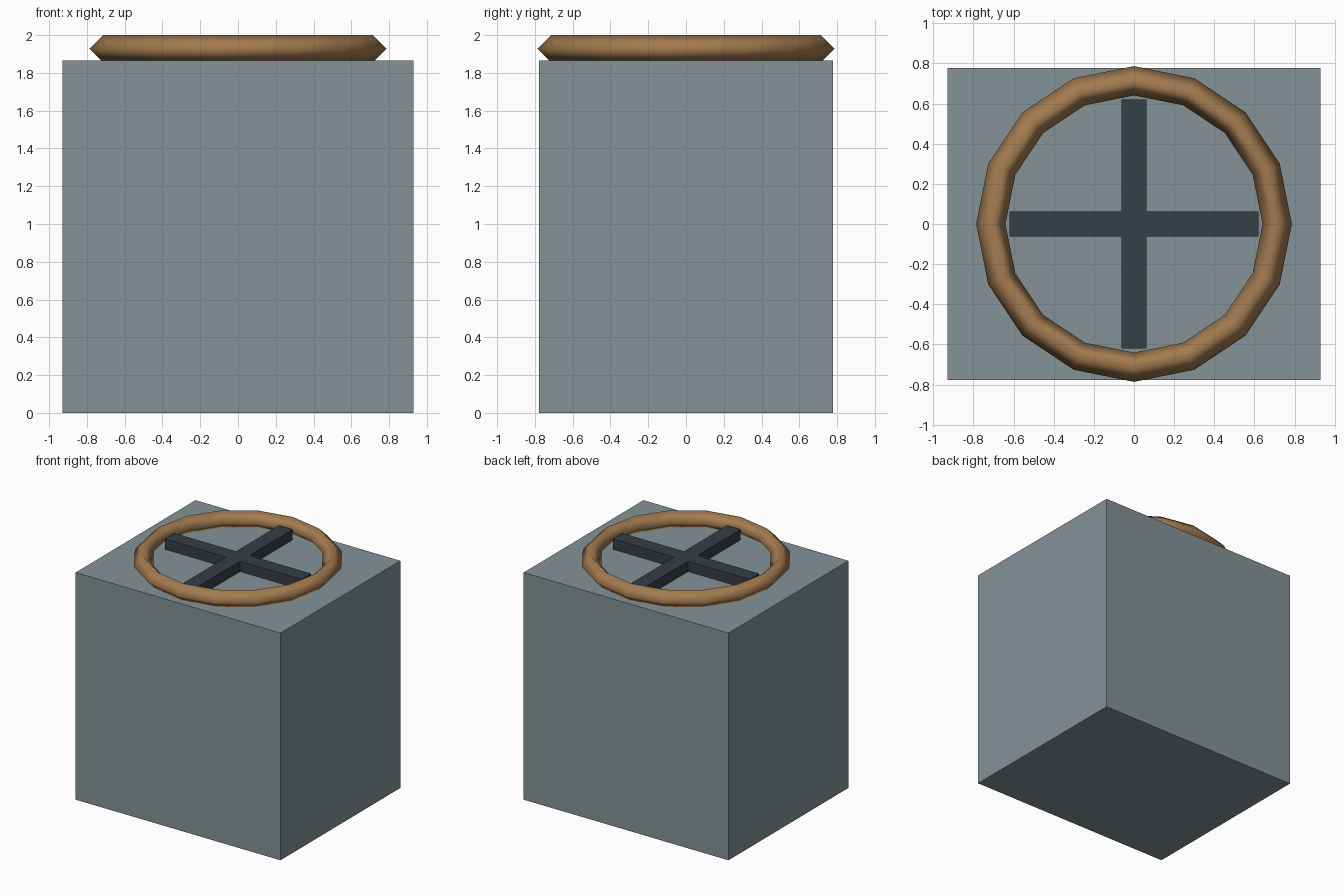
import bpy

if "Cube" in bpy.data.objects:
    bpy.data.objects.remove(bpy.data.objects["Cube"])


def material(name, color):
    m = bpy.data.materials.new(name)
    m.diffuse_color = (*color, 1)
    m.use_nodes = True
    m.node_tree.nodes["Principled BSDF"].inputs["Base Color"].default_value = m.diffuse_color
    return m


slate = material("slate", (0.23, 0.29, 0.31))
wood = material("wood", (0.37, 0.20, 0.08))
iron = material("iron", (0.035, 0.05, 0.06))


def box(name, size, centre, mat):
    bpy.ops.mesh.primitive_cube_add(size=1, location=centre)
    ob = bpy.context.object
    ob.name = name
    ob.scale = size
    bpy.ops.object.transform_apply(location=False, rotation=False, scale=True)
    ob.data.materials.append(mat)
    return ob


# Main block
TOP = 1.865
box("body", (1.86, 1.554, TOP), (0, 0, TOP / 2), slate)

# Smooth-shaded ring with a four-sided section resting on the block
bpy.ops.mesh.primitive_torus_add(major_segments=16, minor_segments=4,
                                 major_radius=0.713, minor_radius=0.073,
                                 location=(0, 0, 1.927))
ring = bpy.context.object
ring.name = "ring"
ring.data.materials.append(wood)
bpy.ops.object.shade_smooth()

# Crossed bars inside the ring
box("cross_bar_x", (1.24, 0.125, 0.09), (0, 0, 1.905), iron)
box("cross_bar_y", (0.125, 1.24, 0.09), (0, 0, 1.905), iron)
